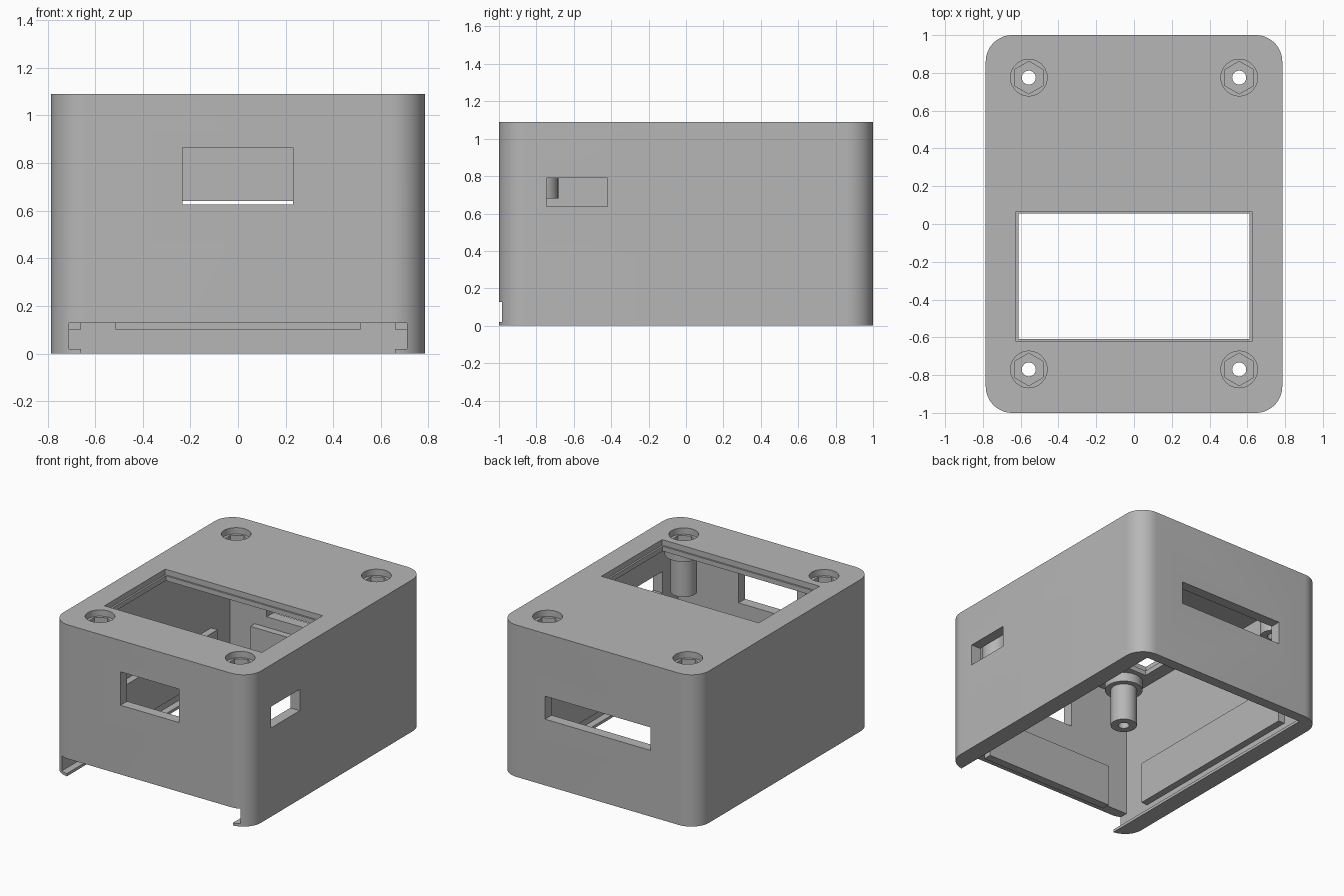
import bpy, bmesh, math

cube = bpy.data.objects.get("Cube")
if cube:
    bpy.data.objects.remove(cube, do_unlink=True)

plastic = bpy.data.materials.new("grey_plastic")
plastic.use_nodes = True
GREY = (0.47, 0.47, 0.47, 1)
plastic.diffuse_color = GREY
plastic.node_tree.nodes["Principled BSDF"].inputs["Base Color"].default_value = GREY


def prism(name, points, z0, z1):
    """Closed solid with a plan outline between z0 and z1."""
    bm = bmesh.new()
    low = [bm.verts.new((x, y, z0)) for x, y in points]
    high = [bm.verts.new((x, y, z1)) for x, y in points]
    bm.faces.new(low[::-1])
    bm.faces.new(high)
    for i in range(len(points)):
        bm.faces.new((low[i - 1], low[i], high[i], high[i - 1]))
    mesh = bpy.data.meshes.new(name)
    bm.to_mesh(mesh)
    bm.free()
    mesh.materials.append(plastic)
    obj = bpy.data.objects.new(name, mesh)
    bpy.context.scene.collection.objects.link(obj)
    return obj


def box(name, x0, x1, y0, y1, z0, z1):
    return prism(name, [(x0, y0), (x1, y0), (x1, y1), (x0, y1)], z0, z1)


def disc(name, x, y, r, z0, z1, sides=40, turn=0.0):
    angles = [turn + math.tau * i / sides for i in range(sides)]
    return prism(name, [(x + r * math.cos(a), y + r * math.sin(a)) for a in angles], z0, z1)


def rounded_box(name, hx, hy, r, z0, z1, steps=12):
    pts = []
    for q, (sx, sy) in enumerate([(1, 1), (-1, 1), (-1, -1), (1, -1)]):
        for i in range(steps + 1):
            a = math.pi / 2 * (q + i / steps)
            pts.append((sx * (hx - r) + r * math.cos(a), sy * (hy - r) + r * math.sin(a)))
    return prism(name, pts, z0, z1)


def combine(obj, others, operation):
    """Run boolean steps on obj and bake the result."""
    for other in others:
        other.hide_render = True
        mod = obj.modifiers.new("bool", "BOOLEAN")
        mod.operation, mod.solver, mod.object = operation, "MANIFOLD", other
    graph = bpy.context.evaluated_depsgraph_get()
    baked = bpy.data.meshes.new_from_object(obj.evaluated_get(graph))
    obj.modifiers.clear()
    obj.data = baked


def smooth_curves(mesh):
    """Smooth only the curved faces and keep real edges crisp."""
    for face in mesh.polygons:
        face.use_smooth = max(abs(c) for c in face.normal) < 0.999
    mesh.set_sharp_from_angle(angle=math.radians(25))


HX, HY, H = 0.785, 1.0, 1.09      # outer half sizes and height
IX, IY = 0.71, 0.925              # inner half sizes
CEILING = 1.015
LIP_X = 0.66

# Outer case and its openings
case = rounded_box("case", HX, HY, 0.14, 0, H)
cutters = [
    box("cavity", -IX, IX, -IY, IY, 0.02, CEILING),
    box("lid_opening", -LIP_X, LIP_X, -1.1, IY, -0.1, 0.1),
    box("lid_entry", -IX, IX, -1.1, -0.9, 0.02, 0.128),
    box("screen_rebate", -0.625, 0.625, -0.622, 0.067, 1.05, 1.2),
    box("screen_opening", -0.612, 0.612, -0.61, 0.055, 0.9, 1.2),
    box("front_window", -0.233, 0.23, -1.1, -0.8, 0.625, 0.865),
    box("back_slot", -0.42, 0.42, 0.8, 1.1, 0.475, 0.64),
    box("side_window", 0.69, 0.9, -0.745, -0.42, 0.637, 0.79),
]

# Nut recess and screw hole at each corner
spots = [(sx * 0.557, y) for sx in (-1, 1) for y in (-0.77, 0.775)]
recesses = []
for x, y in spots:
    recesses.append([
        disc("counterbore", x, y, 0.097, 1.045, 1.2),
        disc("nut_pocket", x, y, 0.086, 0.985, 1.2, 6, math.pi / 6),
        disc("screw_hole", x, y, 0.037, 0.5, 1.2, 24),
    ])
for group in recesses:
    cutters += group
combine(case, cutters, "DIFFERENCE")
smooth_curves(case.data)

# Screw posts with a wider boss under the ceiling
for (x, y), group in zip(spots, recesses):
    post = disc("screw_post", x, y, 0.087, 0.68, 1.025)
    boss = disc("boss", x, y, 0.125, 0.95, 1.03)
    combine(post, [boss], "UNION")
    combine(post, group, "DIFFERENCE")
    smooth_curves(post.data)
    cutters.append(boss)

# Raised inner panels that stop the sliding lid
for s, side in ((-1, "right"), (1, "left")):
    a, b = sorted((s * LIP_X, s * (IX + 0.01)))
    box(side + "_inner_panel", a, b, -0.71, 0.71, 0.1, 0.4)
for s, side in ((-1, "front"), (1, "back")):
    a, b = sorted((s * (IY - 0.05), s * (IY + 0.01)))
    box(side + "_inner_panel", -0.515, 0.515, a, b, 0.1, 0.4)

# Remove the spent cutters
for cutter in cutters:
    bpy.data.objects.remove(cutter, do_unlink=True)
